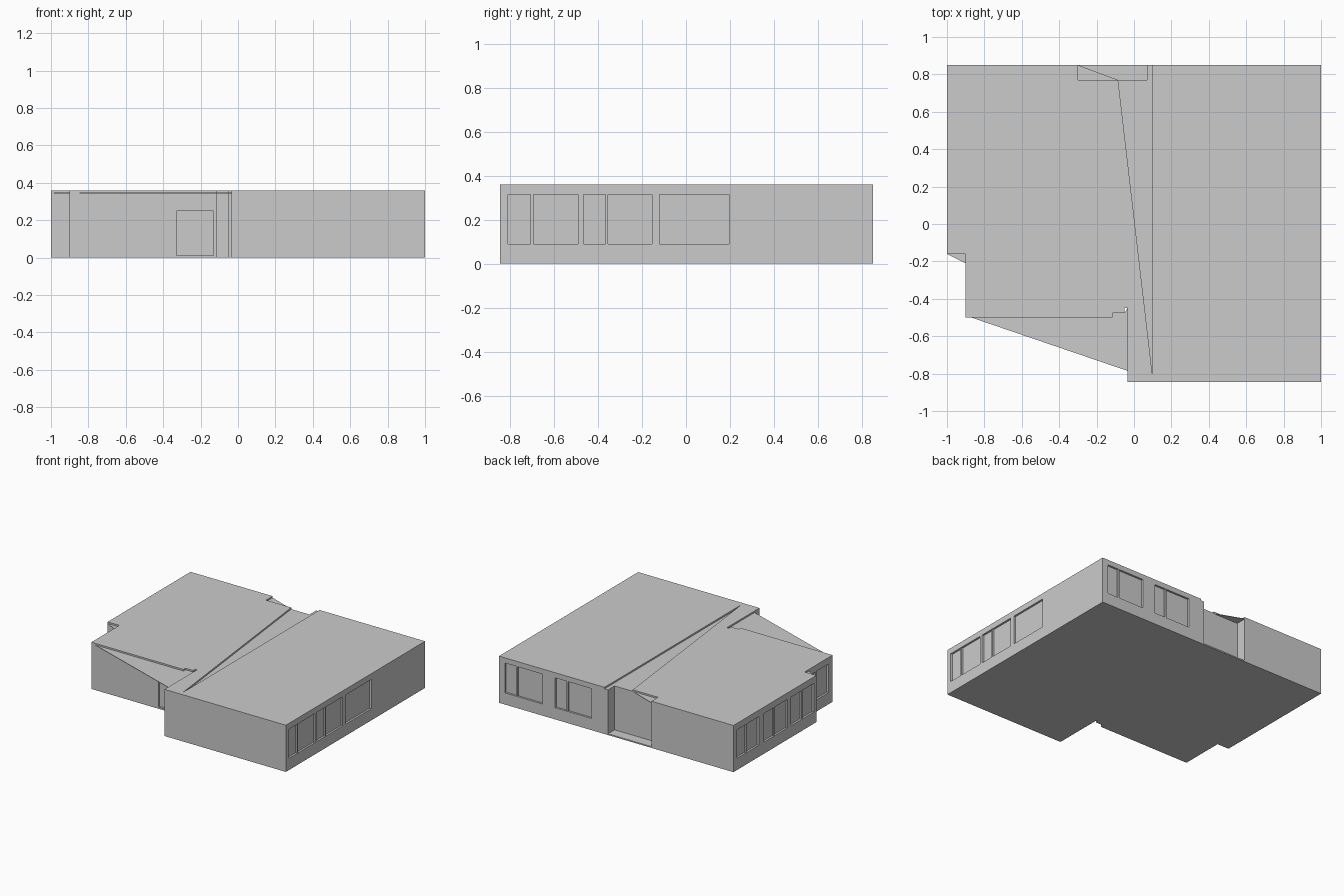
import bpy, bmesh

if "Cube" in bpy.data.objects:
    bpy.data.objects.remove(bpy.data.objects["Cube"])

H = 0.36       # wall height
LOW = 0.348    # lower roof level
DEPTH = 0.015  # window recess


def prism(name, pts, z0, z1):
    """Extrude a plan outline between two heights."""
    bm = bmesh.new()
    face = bm.faces.new([bm.verts.new((x, y, z0)) for x, y in pts])
    ext = bmesh.ops.extrude_face_region(bm, geom=[face])
    up = [v for v in ext["geom"] if isinstance(v, bmesh.types.BMVert)]
    bmesh.ops.translate(bm, verts=up, vec=(0, 0, z1 - z0))
    bmesh.ops.recalc_face_normals(bm, faces=bm.faces)
    mesh = bpy.data.meshes.new(name)
    bm.to_mesh(mesh)
    bm.free()
    ob = bpy.data.objects.new(name, mesh)
    bpy.context.collection.objects.link(ob)
    return ob


def box(name, x0, x1, y0, y1, z0, z1):
    return prism(name, [(x0, y0), (x1, y0), (x1, y1), (x0, y1)], z0, z1)


def cut(ob, cutter):
    mod = ob.modifiers.new("opening", 'BOOLEAN')
    mod.operation = 'DIFFERENCE'
    mod.solver = 'EXACT'
    mod.object = cutter
    bpy.context.view_layer.objects.active = ob
    bpy.ops.object.modifier_apply(modifier=mod.name)
    bpy.data.objects.remove(cutter)


def opening(ob, axis, wall, out, a, b, z0, z1, bar=None):
    """Recess a panel in a wall; axis is the wall normal, out its sign."""
    def slab(name, a, b, d0, d1, z0, z1):
        p, q = sorted((wall + out * d0, wall + out * d1))
        if axis == 'x':
            return box(name, p, q, a, b, z0, z1)
        return box(name, a, b, p, q, z0, z1)
    cut(ob, slab("cutter", a, b, -DEPTH, 0.02, z0, z1))
    if bar is not None:
        slab("window_mullion", bar - 0.006, bar + 0.006, -DEPTH - 0.003, -0.003, z0, z1)


# Left wing, with a diagonal inner roof edge
left = prism("left_wing", [
    (-1, 0.85), (-1, -0.16), (-0.9, -0.16), (-0.9, -0.5), (-0.115, -0.5),
    (-0.115, -0.475), (-0.05, -0.475), (-0.05, -0.45), (0.057, -0.45),
    (-0.085, 0.77), (-0.3, 0.77), (-0.3, 0.85)], 0, H)

# Right wing
right = prism("right_wing", [
    (0.1, 0.85), (0.1, -0.82), (-0.035, -0.82), (-0.035, -0.845),
    (1, -0.845), (1, 0.85)], 0, H)

# Front part of the right wing beside the diagonal, and the lower roof wedge
prism("front_corner", [(-0.035, -0.45), (-0.035, -0.82), (0.1, -0.82),
                       (0.057, -0.45)], 0, H)
prism("roof_wedge", [(-0.085, 0.77), (0.1, -0.82), (0.1, 0.77)], 0, LOW)

# Rear entrance pier, porch floor
box("rear_pier", 0.07, 0.1, 0.77, 0.85, 0, LOW)
box("porch_floor", -0.3, 0.07, 0.77, 0.85, 0, 0.01)

# Thin triangular canopies
for name, pts in (
        ("front_canopy", [(-0.87, -0.5), (-0.035, -0.785), (-0.035, -0.45),
                          (-0.05, -0.475), (-0.115, -0.475), (-0.115, -0.5)]),
        ("side_canopy", [(-1, -0.16), (-0.9, -0.21), (-0.9, -0.16)]),
        ("rear_canopy", [(-0.3, 0.77), (-0.085, 0.77), (-0.3, 0.85)])):
    prism(name, pts, LOW - 0.004, LOW)

# Windows: right side, rear, left side
for a, b, bar in ((-0.81, -0.49, -0.70), (-0.465, -0.155, -0.36), (-0.12, 0.195, None)):
    opening(right, 'x', 1, 1, a, b, 0.09, 0.315, bar)
for a, b, bar in ((0.63, 0.95, 0.85), (0.21, 0.52, 0.42)):
    opening(right, 'y', 0.85, 1, a, b, 0.09, 0.32, bar)
for a, b, bar in ((0.54, 0.81, 0.69), (0.19, 0.48, 0.35), (-0.13, 0.15, 0.01)):
    opening(left, 'x', -1, -1, a, b, 0.09, 0.31, bar)
opening(left, 'x', -0.9, -1, -0.45, -0.2, 0.09, 0.31, -0.3)

# Front door
opening(left, 'y', -0.5, -1, -0.33, -0.13, 0.012, 0.25)
